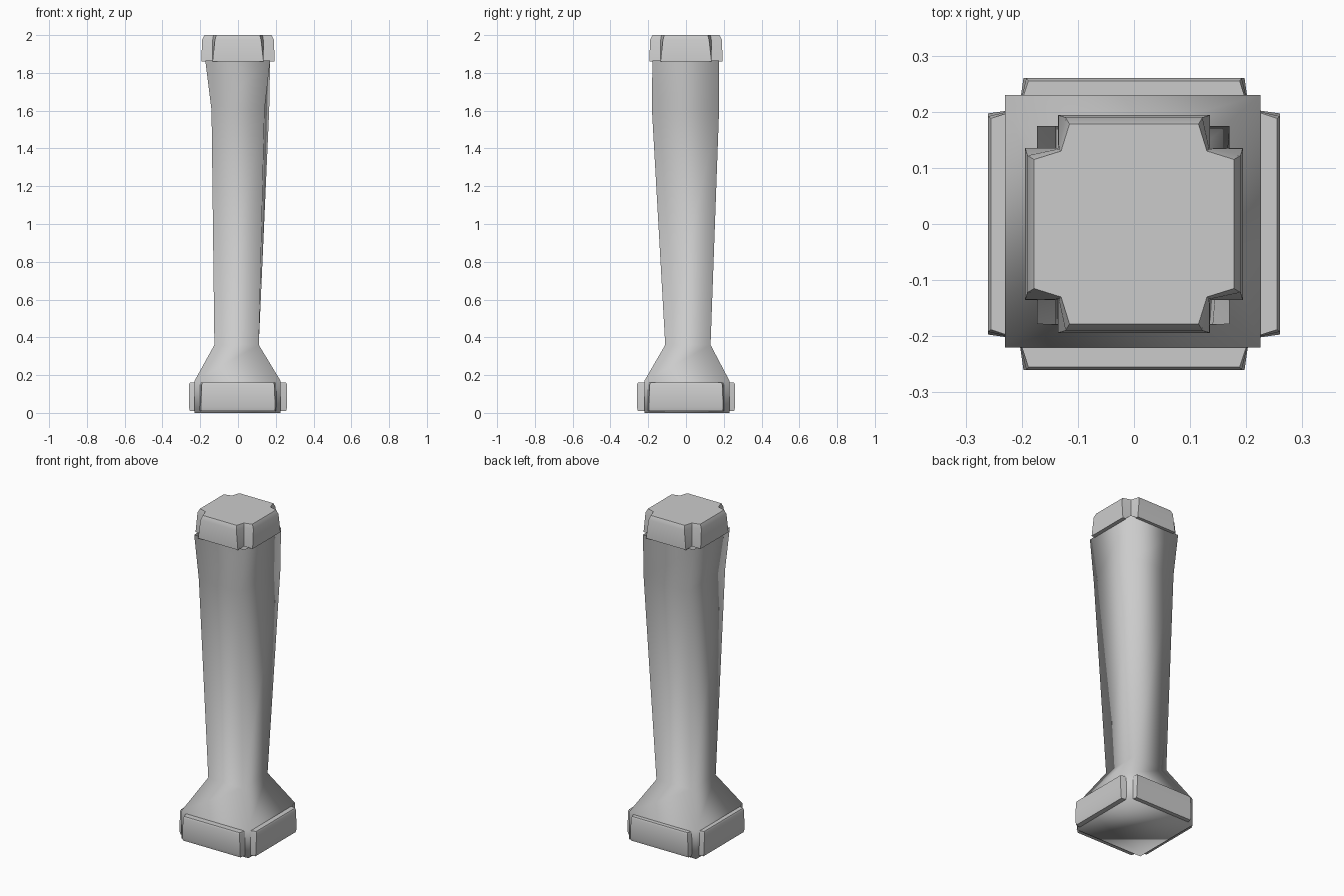
import bpy, bmesh

if "Cube" in bpy.data.objects:
    bpy.data.objects.remove(bpy.data.objects["Cube"])


def loft(name, rings, cap_top=True, angle=0.7):
    """Skin a stack of equal-length point rings into one object."""
    bm = bmesh.new()
    loops = [[bm.verts.new(p) for p in ring] for ring in rings]
    n = len(loops[0])
    for a, b in zip(loops, loops[1:]):
        for i in range(n):
            j = (i + 1) % n
            bm.faces.new((a[i], a[j], b[j], b[i]))
    bm.faces.new(loops[0][::-1])
    if cap_top:
        bm.faces.new(loops[-1])
    mesh = bpy.data.meshes.new(name)
    bm.to_mesh(mesh)
    bm.free()
    obj = bpy.data.objects.new(name, mesh)
    bpy.context.collection.objects.link(obj)
    bpy.ops.object.select_all(action='DESELECT')
    obj.select_set(True)
    bpy.context.view_layer.objects.active = obj
    if angle is None:
        bpy.ops.object.shade_smooth()
    else:
        bpy.ops.object.shade_smooth_by_angle(angle=angle)
    return obj


def rect(z, x0, x1, y0, y1, skew=0.0):
    """Rectangle ring; skew pulls in the front right corner for a worn look."""
    return [(x0, y0, z), (x1 - skew, y0, z), (x1, y1, z), (x0, y1, z)]


def notched(z, reach, arm, inner):
    """Square ring with its four corners notched out."""
    ring = []
    dx, dy = 1, 0
    for _ in range(4):
        for u, v in ((reach, -arm), (reach, arm), (inner, inner)):
            ring.append((u * dx - v * dy, u * dy + v * dx, z))
        dx, dy = -dy, dx
    return ring


# tapered shaft with flared foot
loft("shaft", [
    rect(0.00, -0.23, 0.225, -0.22, 0.23),
    rect(0.17, -0.23, 0.225, -0.22, 0.23),
    rect(0.36, -0.125, 0.11, -0.11, 0.13),
    rect(1.60, -0.14, 0.165, -0.18, 0.175, 0.025),
    rect(1.865, -0.173, 0.17, -0.178, 0.175),
], cap_top=False, angle=None)

# plinth blocks around the foot
loft("plinth", [
    notched(0.01, 0.255, 0.195, 0.205),
    notched(0.03, 0.26, 0.197, 0.205),
    notched(0.15, 0.26, 0.192, 0.205),
    notched(0.16, 0.255, 0.188, 0.205),
])

# capital block
loft("capital", [
    notched(1.86, 0.194, 0.135, 0.135),
    notched(1.975, 0.19, 0.122, 0.134),
    notched(2.00, 0.178, 0.115, 0.13),
])
